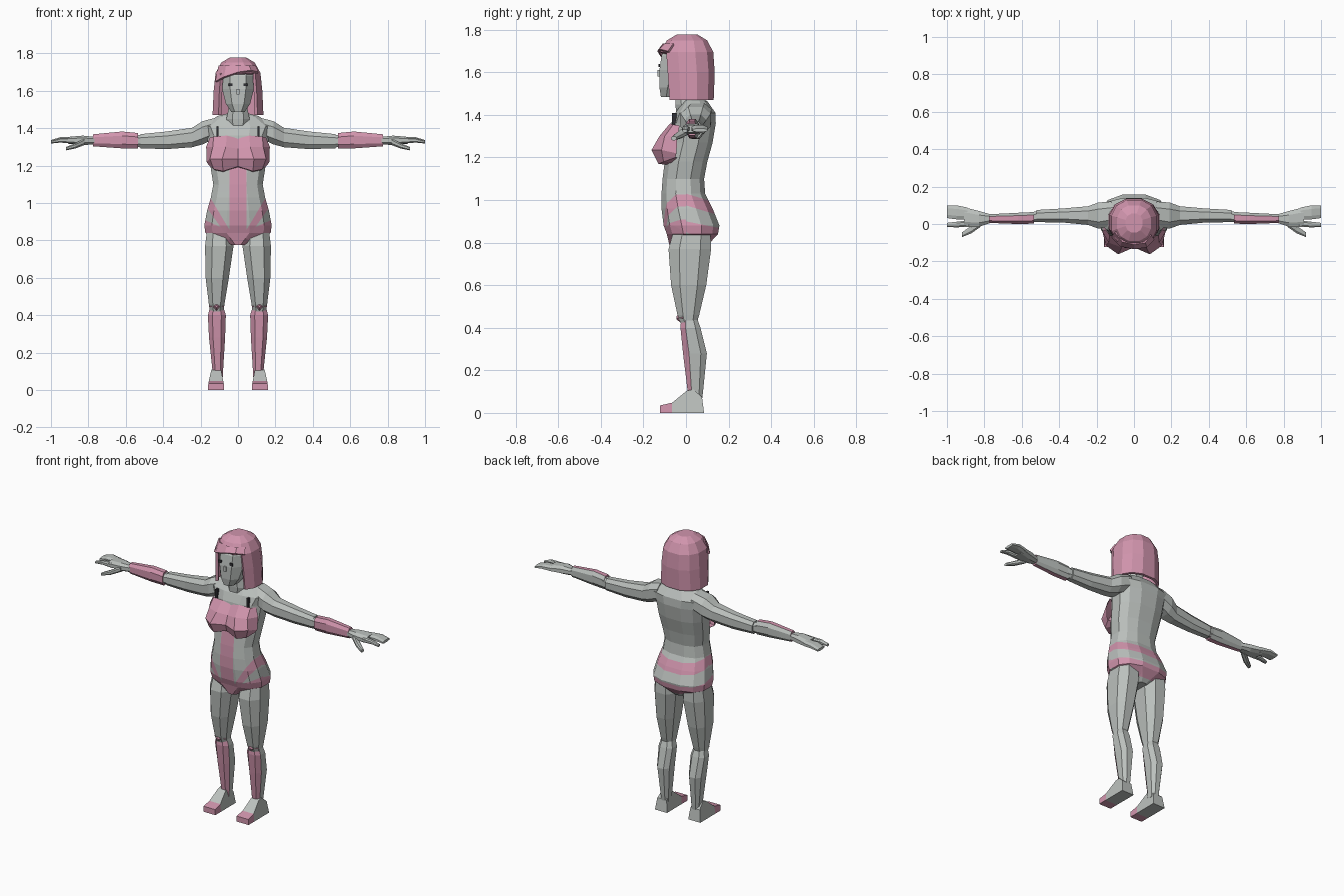
import bpy, bmesh, math
from mathutils import Vector

if "Cube" in bpy.data.objects:
    bpy.data.objects.remove(bpy.data.objects["Cube"])


def material(name, colour):
    mat = bpy.data.materials.new(name)
    mat.use_nodes = True
    mat.diffuse_color = (*colour, 1)
    mat.node_tree.nodes["Principled BSDF"].inputs["Base Color"].default_value = (*colour, 1)
    return mat


GREY = material("pale grey", (.50, .53, .51))
PINK = material("rose pink", (.64, .30, .42))
DARK = material("dark slate", (.03, .03, .035))


def finish(name, bm, mats, mirror=False, thickness=0):
    """Turn a bmesh into an object, optionally mirrored and thickened."""
    bmesh.ops.recalc_face_normals(bm, faces=bm.faces)
    mesh = bpy.data.meshes.new(name)
    bm.to_mesh(mesh)
    bm.free()
    for mat in mats:
        mesh.materials.append(mat)
    obj = bpy.data.objects.new(name, mesh)
    bpy.context.collection.objects.link(obj)
    if mirror:
        mod = obj.modifiers.new("mirror", 'MIRROR')
        mod.use_clip = True
    if thickness:
        mod = obj.modifiers.new("shell", 'SOLIDIFY')
        mod.thickness = thickness
        mod.offset = -1
    return obj


def loft(rings, axis='Z', sides=8, power=.8, caps=True):
    """Skin rings of (position, centre, half width, front y, back y) along z or x."""
    bm = bmesh.new()
    loops = []
    for t, centre, half, front, back in rings:
        loop = []
        for i in range(sides):
            angle = math.tau * (i + .5) / sides
            u, v = (math.copysign(abs(k / math.cos(math.pi / sides)) ** power, k)
                    for k in (math.cos(angle), math.sin(angle)))
            a = centre + half * u
            y = (front + back) / 2 + (back - front) / 2 * v
            loop.append(bm.verts.new((a, y, t) if axis == 'Z' else (t, y, a)))
        loops.append(loop)
    for low, high in zip(loops, loops[1:]):
        for i in range(sides):
            j = (i + 1) % sides
            bm.faces.new((low[i], low[j], high[j], high[i]))
    if caps:
        bm.faces.new(loops[0])
        bm.faces.new(loops[-1])
    bmesh.ops.recalc_face_normals(bm, faces=bm.faces)
    return bm


def sheet(rows):
    """Skin a grid of points."""
    bm = bmesh.new()
    grid = [[bm.verts.new(p) for p in row] for row in rows]
    for a, b in zip(grid, grid[1:]):
        for i in range(len(a) - 1):
            bm.faces.new((a[i], a[i + 1], b[i + 1], b[i]))
    return bm


def cut(bm, point, normal):
    geom = bm.verts[:] + bm.edges[:] + bm.faces[:]
    bmesh.ops.bisect_plane(bm, geom=geom, plane_co=point, plane_no=normal)


def paint(bm, rule):
    bm.normal_update()
    for face in bm.faces:
        face.material_index = int(rule(face.calc_center_median(), face.normal))


def box(name, centre, size, mat, mirror=True):
    bm = bmesh.new()
    bmesh.ops.create_cube(bm, size=1)
    for v in bm.verts:
        v.co = Vector(centre) + v.co * Vector(size)
    return finish(name, bm, [mat], mirror)


# Torso, with the suit panels cut into its surface
torso = loft([(.775, 0, .04, -.075, .09), (.84, 0, .175, -.09, .15),
              (.88, 0, .18, -.105, .157), (.96, 0, .165, -.115, .125),
              (1.03, 0, .145, -.115, .09), (1.1, 0, .132, -.11, .085),
              (1.18, 0, .145, -.1, .1), (1.27, 0, .155, -.08, .125),
              (1.36, 0, .165, -.07, .14), (1.41, 0, .19, -.05, .138),
              (1.465, 0, .11, -.01, .1), (1.48, 0, .05, .01, .07)], sides=12)


def front_line(x, z, x2, z2):
    return Vector((x, 0, z)), Vector((z2 - z, 0, x - x2)).normalized()


def back_line(z, slope):
    return Vector((0, 0, z)), Vector((0, slope, 1)).normalized()


def above(p, plane):
    return (p - plane[0]).dot(plane[1]) > 0


sash_top = front_line(.155, 1.04, .06, .88)
sash_low = front_line(.17, .98, .085, .86)
brief_top = front_line(.18, .91, .08, .865)
belt_top, belt_low = back_line(1.03, .3), back_line(.975, .3)
seat_top, seat_low = back_line(.9, .2), back_line(.85, .5)


def suit(c, normal):
    p = Vector((abs(c.x), c.y, c.z))
    if p.y < 0:
        sash = above(p, sash_low) and not above(p, sash_top)
        return p.z < 1.3 and (p.x < .045 or sash or not above(p, brief_top))
    belt = above(p, belt_low) and not above(p, belt_top)
    return belt or (above(p, seat_low) and not above(p, seat_top))


cut(torso, (0, 0, 0), (0, 1, 0))
for side in (-1, 1):
    cut(torso, (side * .045, 0, 0), (1, 0, 0))
    for point, normal in (sash_top, sash_low, brief_top):
        flip = Vector((side, 1, 1))
        cut(torso, point * flip, normal * flip)
for plane in (belt_top, belt_low, seat_top, seat_low):
    cut(torso, *plane)
paint(torso, suit)
finish("torso", torso, [GREY, PINK])

# Faceted bust top and its straps
bust = sheet([
    [(0, -.07, 1.345), (.06, -.075, 1.36), (.13, -.06, 1.355), (.15, -.03, 1.35)],
    [(0, -.105, 1.29), (.065, -.125, 1.3), (.135, -.1, 1.3), (.17, -.04, 1.3)],
    [(0, -.125, 1.235), (.085, -.162, 1.235), (.15, -.115, 1.235), (.168, -.045, 1.22)],
    [(0, -.115, 1.195), (.08, -.13, 1.17), (.13, -.105, 1.18), (.155, -.05, 1.2)],
    [(0, -.09, 1.19), (.08, -.08, 1.165), (.12, -.07, 1.175), (.145, -.04, 1.2)]])
finish("bust_top", bust, [PINK], mirror=True)
box("straps", (.11, -.055, 1.38), (.012, .02, .06), DARK)

# Neck and head
finish("neck", loft([(1.4, 0, .05, -.045, .06), (1.45, 0, .062, -.05, .06),
                     (1.53, 0, .045, -.05, .05)]), [GREY])
finish("head", loft([(1.485, 0, .035, -.118, -.02), (1.53, 0, .065, -.125, .03),
                     (1.61, 0, .085, -.125, .1), (1.68, 0, .088, -.115, .11),
                     (1.74, 0, .07, -.08, .09)]), [GREY])
box("eyes", (.04, -.125, 1.632), (.022, .008, .016), DARK)
box("nose", (0, -.127, 1.595), (.016, .014, .03), GREY, False)

# Bobbed hair, open around the face, with a swept fringe
hair = loft([(1.47, 0, .136, -.105, .13), (1.6, 0, .13, -.115, .135),
             (1.695, 0, .12, -.122, .128), (1.75, 0, .09, -.09, .1),
             (1.777, 0, .045, -.045, .055)], sides=12, power=.85)
gap = [f for f in hair.faces
       if f.calc_center_median().z < 1.68 and f.calc_center_median().y < -.08]
floor = [f for f in hair.faces if f.calc_center_median().z < 1.48]
bmesh.ops.delete(hair, geom=list(set(gap + floor)), context='FACES')
finish("hair", hair, [PINK], thickness=.018)
spread = (-.122, -.075, 0, .07, .11)
depth = (-.07, -.12, -.135, -.125, -.085)
finish("fringe", sheet([[(x * .85, y + .025, 1.735) for x, y in zip(spread, depth)],
                        [(x, y, z) for x, y, z in
                         zip(spread, depth, (1.65, 1.675, 1.7, 1.71, 1.7))]]),
       [PINK], thickness=.012)

# Arms
finish("upper_arms", loft([(.12, 1.4, .055, -.01, .12), (.19, 1.375, .062, -.025, .115),
                           (.245, 1.35, .052, -.005, .095), (.38, 1.335, .047, .008, .083),
                           (.52, 1.33, .038, .01, .075)], 'X'), [GREY], True)
finish("elbows", loft([(.5, 1.33, .033, .012, .07), (.56, 1.332, .033, .008, .062)], 'X'),
       [GREY], True)
forearm = loft([(.535, 1.332, .042, .002, .064), (.62, 1.337, .045, 0, .06),
                (.775, 1.335, .032, .006, .052)], 'X')
paint(forearm, lambda c, n: n.y < .3)
finish("forearms", forearm, [GREY, PINK], True)

# Hands: palm, grouped fingers, index finger and thumb
finish("palms", loft([(.76, 1.333, .02, .008, .05), (.83, 1.335, .025, -.015, .07),
                      (.91, 1.335, .018, -.015, .09)], 'X'), [GREY], True)
finish("grouped_fingers", loft([(.89, 1.335, .018, .025, .088), (.95, 1.338, .014, .025, .1),
                                (1, 1.328, .008, .032, .1)], 'X'), [GREY], True)
finish("index_fingers", loft([(.88, 1.333, .016, -.015, .02), (.95, 1.335, .012, -.018, .012),
                              (1, 1.325, .007, -.016, .006)], 'X'), [GREY], True)
finish("thumbs", loft([(.82, 1.328, .018, -.015, .025), (.87, 1.305, .014, -.05, -.01),
                       (.92, 1.29, .009, -.07, -.045)], 'X'), [GREY], True)

# Legs
finish("thighs", loft([(.85, .1, .066, -.06, .115), (.77, .1, .076, -.082, .118),
                       (.6, .111, .062, -.07, .095), (.46, .114, .042, -.04, .062),
                       (.42, .114, .036, -.025, .05)]), [GREY], True)
calf = loft([(.45, .114, .034, -.022, .05), (.4, .113, .048, -.026, .068),
             (.28, .112, .043, -.014, .098), (.1, .108, .028, .008, .08),
             (.06, .108, .026, .01, .075)])
paint(calf, lambda c, n: n.y < -.25)
finish("calves", calf, [GREY, PINK], True)
bm = bmesh.new()
bmesh.ops.create_cone(bm, cap_ends=True, segments=4, radius1=.042, radius2=.008, depth=.03)
for v in bm.verts:
    v.co = Vector((.115 + v.co.x, -.03 - v.co.z, .447 + v.co.y * .8))
finish("knee_guards", bm, [PINK], True)

# Feet: a side profile swept across, narrowed at the ankle
bm = bmesh.new()
outline = [(-.122, 0), (-.122, .035), (-.065, .048), (.005, .105), (.035, .11),
           (.075, .075), (.085, 0)]
profile = bm.faces.new([bm.verts.new((.075, y, z)) for y, z in outline])
swept = bmesh.ops.extrude_face_region(bm, geom=[profile])
for v in swept["geom"]:
    if isinstance(v, bmesh.types.BMVert):
        v.co.x = .16
for v in bm.verts:
    v.co.x = .115 + (v.co.x - .115) * (1 - max(0, v.co.z - .03) * 5)
cut(bm, (0, -.065, 0), (0, 1, 0))
paint(bm, lambda c, n: c.y < -.066)
finish("feet", bm, [GREY, PINK], True)
